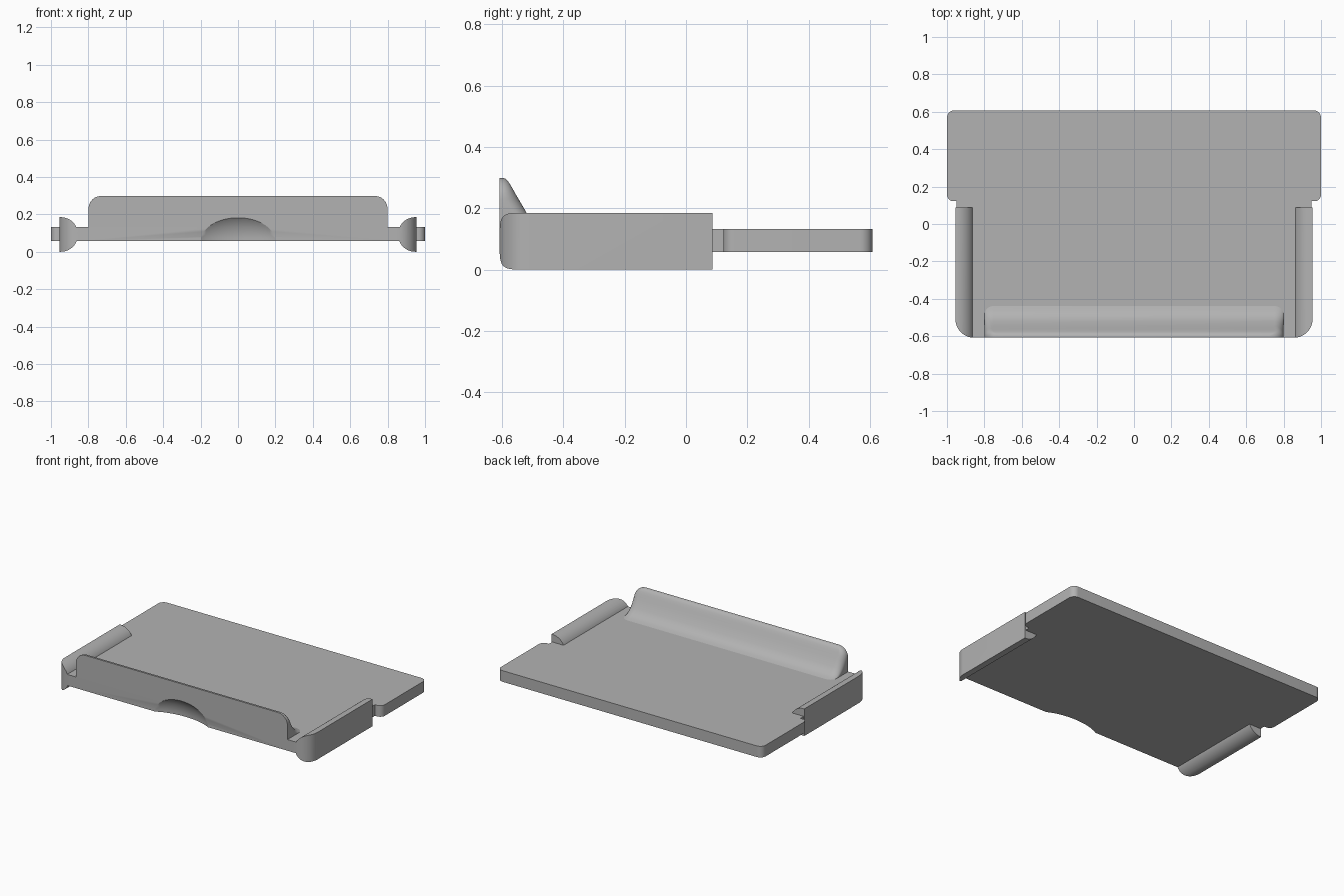
import bpy, bmesh
from math import sin, cos, pi, radians

cube = bpy.data.objects.get("Cube")
if cube:
    bpy.data.objects.remove(cube, do_unlink=True)

grey = bpy.data.materials.new("plain grey")
grey.use_nodes = True
grey.diffuse_color = (0.45, 0.45, 0.45, 1)
grey.node_tree.nodes["Principled BSDF"].inputs["Base Color"].default_value = grey.diffuse_color

FRONT, BACK = -0.608, 0.608


def arc(cx, cy, r, a0, a1, n=10):
    """Points on an arc, angles in degrees."""
    return [(cx + r * cos(radians(a0 + (a1 - a0) * i / n)),
             cy + r * sin(radians(a0 + (a1 - a0) * i / n))) for i in range(n + 1)]


def loft(name, loops):
    """Skin a stack of equal-length closed loops and cap both ends."""
    bm = bmesh.new()
    rings = [[bm.verts.new(p) for p in loop] for loop in loops]
    for a, b in zip(rings, rings[1:]):
        for i in range(len(a)):
            j = (i + 1) % len(a)
            bm.faces.new((a[i], a[j], b[j], b[i]))
    bm.faces.new(rings[0][::-1])
    bm.faces.new(rings[-1])
    bmesh.ops.recalc_face_normals(bm, faces=bm.faces)
    mesh = bpy.data.meshes.new(name)
    bm.to_mesh(mesh)
    bm.free()
    mesh.materials.append(grey)
    ob = bpy.data.objects.new(name, mesh)
    bpy.context.collection.objects.link(ob)
    return ob


def prism(name, outline, z0, z1):
    return loft(name, [[(x, y, z) for x, y in outline] for z in (z0, z1)])


def boolean(ob, cutter, operation):
    mod = ob.modifiers.new("cut", "BOOLEAN")
    mod.object, mod.operation, mod.solver = cutter, operation, "EXACT"
    cutter.hide_render = True
    cutter.hide_set(True)


# Base plate: wide at the back, stepped in beside the rails
half = (arc(0.85, FRONT + 0.1, 0.1, -90, 0) + [(0.95, 0.122), (0.965, 0.122)]
        + arc(0.965, 0.157, 0.035, -90, 0) + arc(0.96, BACK - 0.04, 0.04, 0, 90))
plate = prism("base_plate", half + [(-x, y) for x, y in reversed(half)], 0.057, 0.133)

# Front lip: thin at the top, flaring back into the plate
sections = [(0.133, 0.17), (0.14, 0.145), (0.15, 0.124), (0.165, 0.106), (0.185, 0.088),
            (0.23, 0.062), (0.25, 0.05), (0.265, 0.042), (0.28, 0.033), (0.29, 0.026),
            (0.296, 0.019), (0.299, 0.01)]
loops = []
for z, depth in sections:
    rise = max(0, z - 0.229) / 0.07
    w = 0.8 - 0.07 * (1 - (1 - min(rise, 1) ** 2) ** 0.5)
    r = min(0.05, depth * 0.8)
    side = [(w, FRONT)] + arc(w - r, FRONT + depth - r, r, 0, 90, 8)
    loops.append([(x, y, z) for x, y in side + [(-x, y) for x, y in reversed(side)]])
lip = loft("front_lip", loops)

# Finger scoop in the middle of the front face
bpy.ops.mesh.primitive_uv_sphere_add(segments=64, ring_count=32, radius=1,
                                     location=(0, FRONT - 0.105, 0.057))
scoop = bpy.context.object
scoop.name = "scoop_cutter"
scoop.scale = (0.28, 0.15, 0.175)
scoop.data.materials.append(grey)
for part in (plate, lip):
    boolean(part, scoop, "DIFFERENCE")

# Side rails: D-shaped section, rounded at the outer front corner
rails = []
for side, label in ((1, "left"), (-1, "right")):
    section = [(0.955, 0)] + arc(0.9475, 0.0925, 0.0925, 270, 90, 24) + [(0.955, 0.185)]
    rail = loft(label + "_rail", [[(side * x, y, z) for x, z in section]
                                  for y in (FRONT - 0.01, 0.087)])
    plan = [(0.8, FRONT)] + arc(0.855, FRONT + 0.1, 0.1, -90, 0, 16) + [(0.955, 0.2), (0.8, 0.2)]
    trim = prism(label + "_rail_trim", [(side * x, y) for x, y in plan], -0.1, 0.3)
    boolean(rail, trim, "INTERSECT")
    rails.append(rail)

# Smooth the curved faces, keep the edges sharp
bpy.context.view_layer.update()
for ob in [plate, lip] + rails:
    depsgraph = bpy.context.evaluated_depsgraph_get()
    mesh = bpy.data.meshes.new_from_object(ob.evaluated_get(depsgraph))
    ob.modifiers.clear()
    ob.data = mesh
    bpy.ops.object.select_all(action="DESELECT")
    ob.select_set(True)
    bpy.context.view_layer.objects.active = ob
    bpy.ops.object.shade_smooth_by_angle(angle=radians(30))
for ob in [o for o in bpy.data.objects if o.name.endswith(("_cutter", "_trim"))]:
    bpy.data.objects.remove(ob, do_unlink=True)
